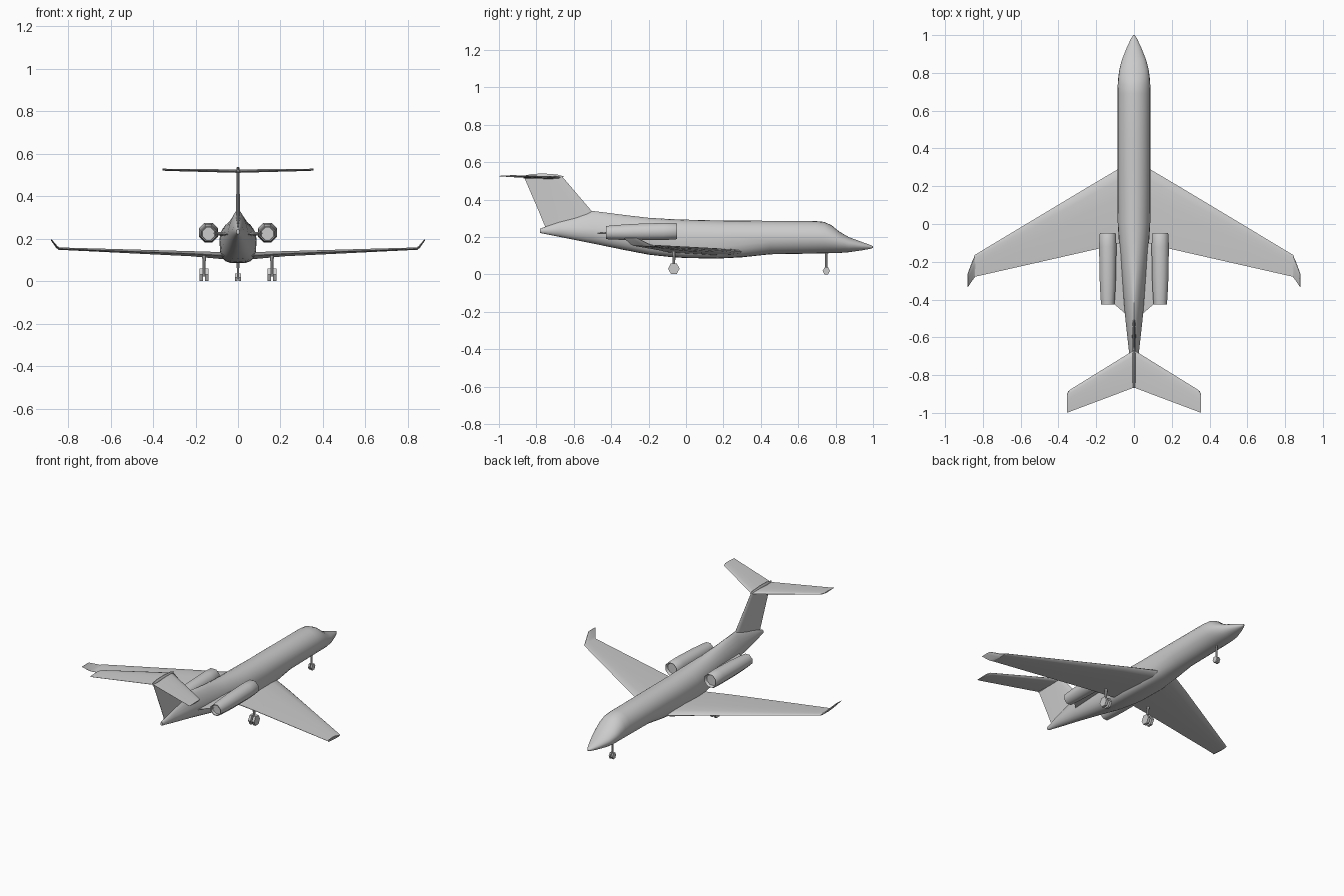
import bpy, bmesh
from math import sin, cos, pi, radians

if "Cube" in bpy.data.objects:
    bpy.data.objects.remove(bpy.data.objects["Cube"])


def loft(name, rings, smooth=35):
    """Skin a list of equal-length point rings and cap both ends."""
    bm = bmesh.new()
    vs = [[bm.verts.new(p) for p in r] for r in rings]
    n = len(rings[0])
    for a, b in zip(vs, vs[1:]):
        for i in range(n):
            j = (i + 1) % n
            bm.faces.new((a[i], a[j], b[j], b[i]))
    bm.faces.new(vs[0][::-1])
    bm.faces.new(vs[-1])
    bmesh.ops.recalc_face_normals(bm, faces=bm.faces)
    me = bpy.data.meshes.new(name)
    bm.to_mesh(me)
    bm.free()
    ob = bpy.data.objects.new(name, me)
    bpy.context.collection.objects.link(ob)
    if smooth:
        bpy.ops.object.select_all(action='DESELECT')
        ob.select_set(True)
        bpy.context.view_layer.objects.active = ob
        bpy.ops.object.shade_smooth_by_angle(angle=radians(smooth))
    return ob


def hull_ring(y, w, top, mid, bot, pt=1.0, pb=1.0, n=24):
    """Fuselage section; pt / pb sharpen (>1) or square off (<1) the halves."""
    ring = []
    for i in range(n):
        a = 2 * pi * i / n
        c, s = cos(a), sin(a)
        p, h = (pt, top - mid) if s >= 0 else (pb, mid - bot)
        x = w * abs(c) ** p * (1 if c > 0 else -1)
        ring.append((x, y, mid + h * abs(s) ** p * (1 if s > 0 else -1)))
    return ring


# airfoil outline: chord fraction, half-thickness fraction
FOIL = [(0, 0), (.03, .55), (.15, .9), (.4, 1), (1, .12),
        (1, -.12), (.4, -1), (.15, -.9), (.03, -.55)]


def foil_ring(x, le, te, z, t, nx=0, nz=1):
    return [(x + nx * t / 2 * h, le + (te - le) * f, z + nz * t / 2 * h) for f, h in FOIL]


def flip(rings, s):
    return [[(s * x, y, z) for x, y, z in r] for r in rings]


def tube(name, p0, p1, r0, r1, n=8):
    """Straight tapered tube standing along z or lying along x."""
    rings = []
    for p, r in ((p0, r0), (p1, r1)):
        ring = []
        for i in range(n):
            a = 2 * pi * i / n
            if p0[0] != p1[0]:
                ring.append((p[0], p[1] + r * cos(a), p[2] + r * sin(a) * 1.1))
            else:
                ring.append((p[0] + r * cos(a), p[1] + r * sin(a), p[2]))
        rings.append(ring)
    return loft(name, rings, 0 if n == 6 else 35)


# fuselage: y, half width, top, widest height, bottom, top power, bottom power
HULL = [
    (1.0, .004, .153, .149, .144), (.985, .014, .16, .15, .139),
    (.94, .036, .176, .155, .131), (.87, .064, .202, .165, .121),
    (.82, .077, .231, .178, .117), (.78, .083, .264, .19, .116),
    (.74, .086, .283, .198, .115), (.69, .087, .288, .2, .114),
    (.45, .087, .289, .2, .110), (.30, .087, .290, .2, .094, 1, .75),
    (.17, .087, .291, .195, .087, 1, .6), (0, .086, .295, .195, .090, 1, .6),
    (-.08, .081, .298, .197, .095, 1, .65), (-.2, .071, .305, .205, .108, 1.05, .75),
    (-.33, .060, .320, .22, .133, 1.2, .9), (-.5, .046, .342, .235, .168, 1.45, 1),
    (-.68, .026, .283, .24, .204, 1.2, 1), (-.78, .008, .247, .235, .224),
]
loft("fuselage", [hull_ring(*h) for h in HULL], 40)

# vertical fin
fin = []
for z, le, te, t in ((.25, -.44, -.75, .02), (.342, -.505, -.788, .018), (.528, -.664, -.868, .014)):
    fin.append([(t / 2 * h, le + (te - le) * f, z) for f, h in FOIL])
loft("vertical_fin", fin)

# rounded cap where the tailplane meets the fin
loft("fin_cap", [hull_ring(y, w, t, .525, b, n=10) for y, w, t, b in (
    (-.655, .002, .527, .523), (-.69, .008, .537, .517), (-.75, .009, .542, .514),
    (-.82, .009, .541, .514), (-.868, .004, .530, .516))])

for s, side in ((1, "right"), (-1, "left")):
    # main wing
    loft("wing_" + side, flip([
        foil_ring(.03, .315, -.095, .122, .034),
        foil_ring(.09, .287, -.108, .124, .032),
        foil_ring(.22, .21, -.138, .132, .024),
        foil_ring(.845, -.165, -.28, .156, .011)], s))
    # canted winglet
    loft("winglet_" + side, flip([
        foil_ring(.842, -.165, -.28, .156, .011, -.5, .87),
        foil_ring(.853, -.19, -.295, .163, .010, -.75, .65),
        foil_ring(.880, -.262, -.334, .198, .006, -.85, .5)], s))
    # tailplane
    loft("tailplane_" + side, flip([
        foil_ring(0, -.668, -.866, .521, .016),
        foil_ring(.335, -.875, -.992, .527, .010),
        foil_ring(.348, -.885, -.997, .528, .010),
        foil_ring(.356, -.905, -1.0, .529, .007)], s))

    # engine nacelle with recessed intake and exhaust
    nac = []
    for y, r, zc in ((-.065, .036, .233), (-.047, .043, .233), (-.055, .047, .233),
                     (-.12, .0495, .232), (-.28, .047, .229), (-.38, .042, .227),
                     (-.427, .038, .226), (-.427, .033, .226), (-.41, .031, .226)):
        nac.append([(s * .139 + r * cos(a), y, zc + r * sin(a))
                    for a in (pi / 8 + pi / 4 * i for i in range(8))])
    loft("engine_nacelle_" + side, nac, 50)

    # engine pylon
    loft("engine_pylon_" + side, flip([
        foil_ring(.035, -.10, -.485, .222, .018),
        foil_ring(.115, -.10, -.415, .228, .018)], s))

    # main landing gear
    tube("main_gear_strut_" + side, (s * .16, -.065, .025), (s * .16, -.065, .13), .006, .009)
    tube("main_gear_axle_" + side, (s * .145, -.065, .032), (s * .175, -.065, .032), .006, .006)
    for k, dx in enumerate((-.0135, .0135)):
        x = s * .16 + dx
        tube(f"main_wheel_{side}_{k + 1}", (x - .008, -.065, .033), (x + .008, -.065, .033), .0305, .0305, 6).data.transform
    # nose wheels
    tube("nose_wheel_" + side, (s * .003, .75, .021), (s * .013, .75, .021), .0195, .0195, 6)

# nose gear leg and axle
tube("nose_gear_strut", (0, .75, .015), (0, .75, .125), .005, .007)
tube("nose_gear_axle", (-.008, .75, .021), (.008, .75, .021), .005, .005)

# rest the lowest wheels exactly on the ground
bpy.context.view_layer.update()
low = min(v.co.z for o in bpy.data.objects for v in o.data.vertices)
for o in bpy.data.objects:
    for v in o.data.vertices:
        v.co.z -= low
